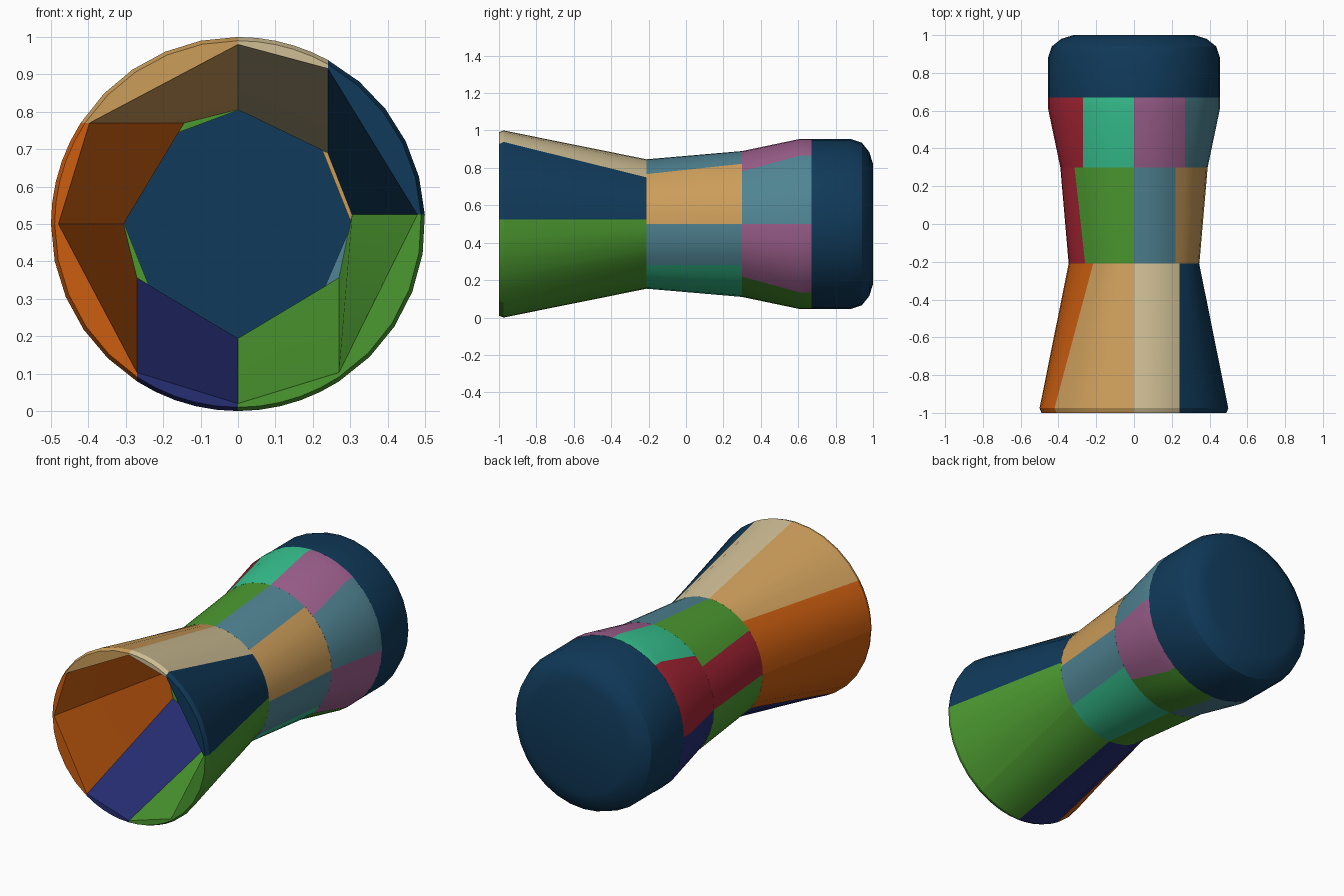
import bpy, bmesh, math

cube = bpy.data.objects.get("Cube")
if cube:
    bpy.data.objects.remove(cube, do_unlink=True)

CZ = 0.5  # height of the horizontal axis


def linear(c):
    c /= 255
    return c / 12.92 if c <= 0.04045 else ((c + 0.055) / 1.055) ** 2.4


def material(name, rgb):
    m = bpy.data.materials.new(name)
    m.use_nodes = True
    col = (*[linear(c) for c in rgb], 1)
    m.diffuse_color = col
    m.node_tree.nodes["Principled BSDF"].inputs["Base Color"].default_value = col
    return m


MATS = {name: material(name, rgb) for name, rgb in {
    "navy": (16, 58, 90), "tan": (204, 157, 90), "cream": (208, 191, 149),
    "orange": (204, 94, 16), "green": (76, 154, 48), "indigo": (38, 46, 116),
    "red": (170, 38, 54), "mint": (54, 194, 143), "mauve": (158, 96, 142),
    "steel": (80, 132, 147)}.items()}


def finish(bm, name, mat):
    bmesh.ops.recalc_face_normals(bm, faces=bm.faces)
    me = bpy.data.meshes.new(name)
    bm.to_mesh(me)
    bm.free()
    me.materials.append(MATS[mat])
    ob = bpy.data.objects.new(name, me)
    bpy.context.collection.objects.link(ob)
    bpy.ops.object.select_all(action='DESELECT')
    ob.select_set(True)
    bpy.context.view_layer.objects.active = ob
    bpy.ops.object.shade_smooth_by_angle(angle=math.radians(25))
    return ob


def cut_point(cut, r):
    """Point at radius r on an axis-aligned cutting plane."""
    axis, v, side = cut
    w = side * math.sqrt(r * r - v * v)
    return (v, w) if axis == "x" else (w, v)


def panel(name, mat, cut_a, cut_b, stations, n=5):
    """Solid panel: round outside, flat inside, lofted along y."""
    bm = bmesh.new()
    loops = []
    for y, ro, ri in stations:
        a0 = math.atan2(*cut_point(cut_a, ro))
        a1 = math.atan2(*cut_point(cut_b, ro))
        if a1 < a0:
            a1 += 2 * math.pi
        pts = []
        for i in range(n + 1):
            a = a0 + (a1 - a0) * i / n
            pts.append((ro * math.sin(a), ro * math.cos(a)))
        pts += [cut_point(cut_b, ri), cut_point(cut_a, ri)]
        loops.append([bm.verts.new((x, y, CZ + z)) for x, z in pts])
    for p, q in zip(loops, loops[1:]):
        for i in range(len(p)):
            j = (i + 1) % len(p)
            bm.faces.new((p[i], p[j], q[j], q[i]))
    bm.faces.new(loops[0])
    bm.faces.new(loops[-1])
    finish(bm, name, mat)


def ring(name, stations, parts):
    for k, (mat, *cut) in enumerate(parts):
        panel(f"{name}_panel_{k + 1}", mat, cut, parts[(k + 1) % len(parts)][1:], stations)


# Flared open bell; each part is colour, then its starting cut
ring("bell", [(-1, 0.49, 0.48), (-0.975, 0.5, 0.475), (-0.21, 0.346, 0.306)], [
    ("cream", "x", 0, 1), ("navy", "x", 0.24, 1),
    ("green", "z", 0.025, 1), ("green", "x", 0.27, -1),
    ("indigo", "x", 0, -1), ("orange", "x", -0.27, -1),
    ("orange", "z", 0, -1), ("tan", "z", 0.27, -1)])

# Narrow waist
ring("waist", [(-0.21, 0.346, 0.304), (0.3, 0.39, 0.345)], [
    ("steel", "x", 0, 1), ("tan", "x", 0.22, 1),
    ("steel", "z", 0, 1), ("mint", "z", -0.22, 1),
    ("green", "x", 0, -1), ("green", "x", -0.22, -1),
    ("red", "z", 0, -1), ("green", "z", 0.23, -1)])

# Widening collar
ring("collar", [(0.3, 0.39, 0.345), (0.61, 0.455, 0.4), (0.67, 0.455, 0.4)], [
    ("mauve", "x", 0, 1), ("steel", "x", 0.27, 1),
    ("mauve", "z", 0, 1), ("green", "x", 0.27, -1),
    ("steel", "x", 0, -1), ("indigo", "x", -0.27, -1),
    ("red", "z", 0, -1), ("mint", "x", -0.27, 1)])

# Rounded solid end cap
bm = bmesh.new()
profile = [(0.67, 0.455), (0.88, 0.455), (0.94, 0.435), (0.98, 0.385), (1.0, 0.32)]
N = 32
loops = []
for y, r in profile:
    loops.append([bm.verts.new((r * math.sin(2 * math.pi * i / N), y,
                                CZ + r * math.cos(2 * math.pi * i / N))) for i in range(N)])
for p, q in zip(loops, loops[1:]):
    for i in range(N):
        j = (i + 1) % N
        bm.faces.new((p[i], p[j], q[j], q[i]))
bm.faces.new(loops[0])
bm.faces.new(loops[-1])
finish(bm, "end_cap", "navy")
